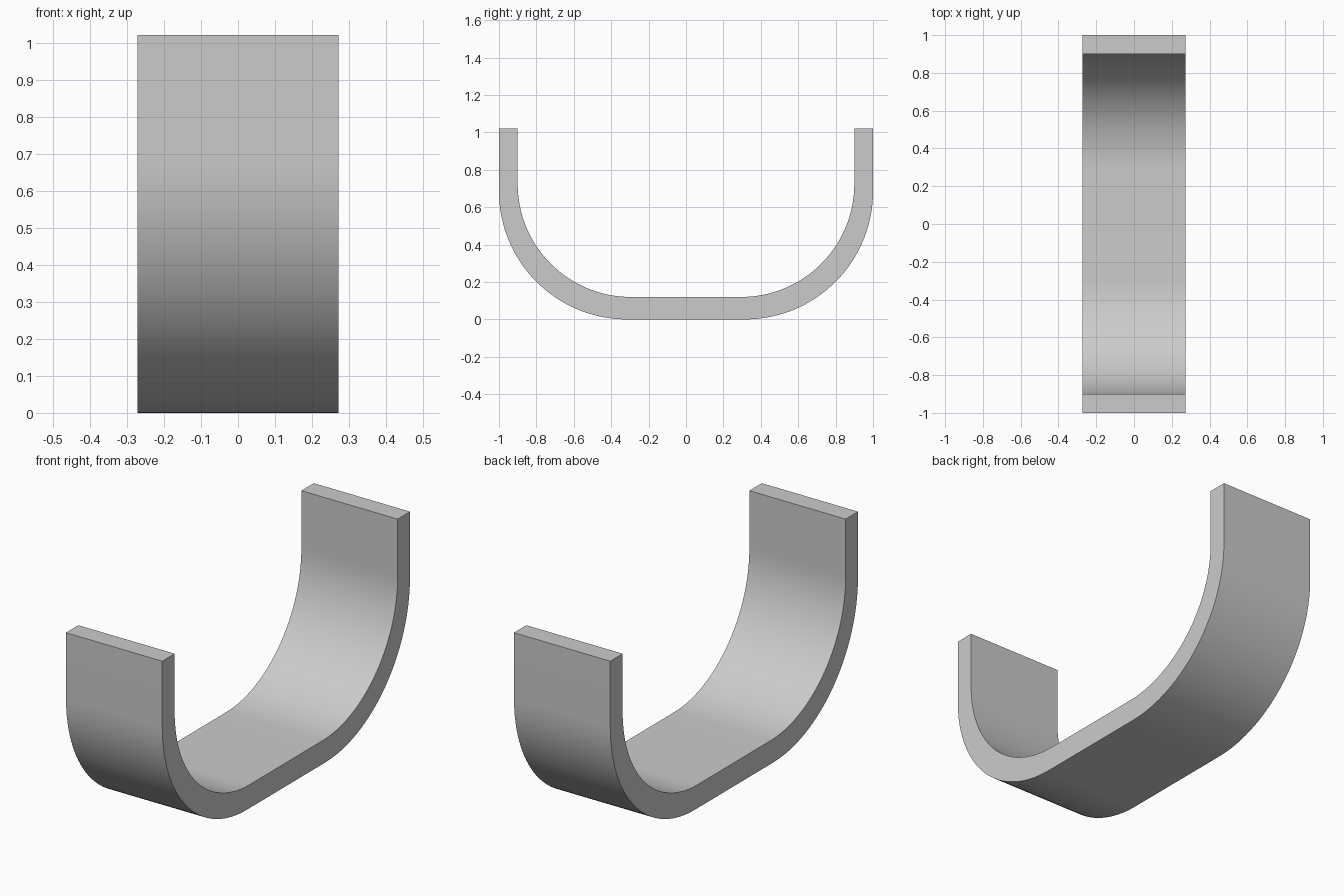
import bpy, bmesh, math

if "Cube" in bpy.data.objects:
    bpy.data.objects.remove(bpy.data.objects["Cube"])

HALF_X, HEIGHT, SEG = 0.272, 1.02, 32


def half_profile(y_max, z_min, radius):
    """Right half of a U: bottom tangent point, corner arc, then top of wall."""
    pts = []
    for i in range(SEG + 1):
        a = math.pi / 2 * i / SEG
        pts.append((y_max - radius + radius * math.sin(a),
                    z_min + radius - radius * math.cos(a)))
    return pts + [(y_max, HEIGHT)]


def full_u(*args):
    half = half_profile(*args)
    return [(-y, z) for y, z in reversed(half)] + half


outer = full_u(1.0, 0.0, 0.685)
inner = full_u(0.9, 0.12, 0.605)

# U-shaped bracket: strip of quads between both curves, extruded along x
bm = bmesh.new()
vo = [bm.verts.new((-HALF_X, y, z)) for y, z in outer]
vi = [bm.verts.new((-HALF_X, y, z)) for y, z in inner]
side = [bm.faces.new((vo[i], vo[i + 1], vi[i + 1], vi[i])) for i in range(len(vo) - 1)]
ext = bmesh.ops.extrude_face_region(bm, geom=side, use_keep_orig=True)
moved = [g for g in ext["geom"] if isinstance(g, bmesh.types.BMVert)]
bmesh.ops.translate(bm, verts=moved, vec=(2 * HALF_X, 0, 0))
bmesh.ops.recalc_face_normals(bm, faces=bm.faces[:])
mesh = bpy.data.meshes.new("u_bracket")
bm.to_mesh(mesh)
bm.free()

bracket = bpy.data.objects.new("u_bracket", mesh)
bpy.context.collection.objects.link(bracket)

# Plain grey
grey = bpy.data.materials.new("light_grey")
grey.diffuse_color = (0.6, 0.6, 0.6, 1)
grey.use_nodes = True
grey.node_tree.nodes["Principled BSDF"].inputs["Base Color"].default_value = grey.diffuse_color
mesh.materials.append(grey)

# Smooth bends, sharp rims
bpy.context.view_layer.objects.active = bracket
bracket.select_set(True)
bpy.ops.object.shade_smooth_by_angle(angle=math.radians(30))
